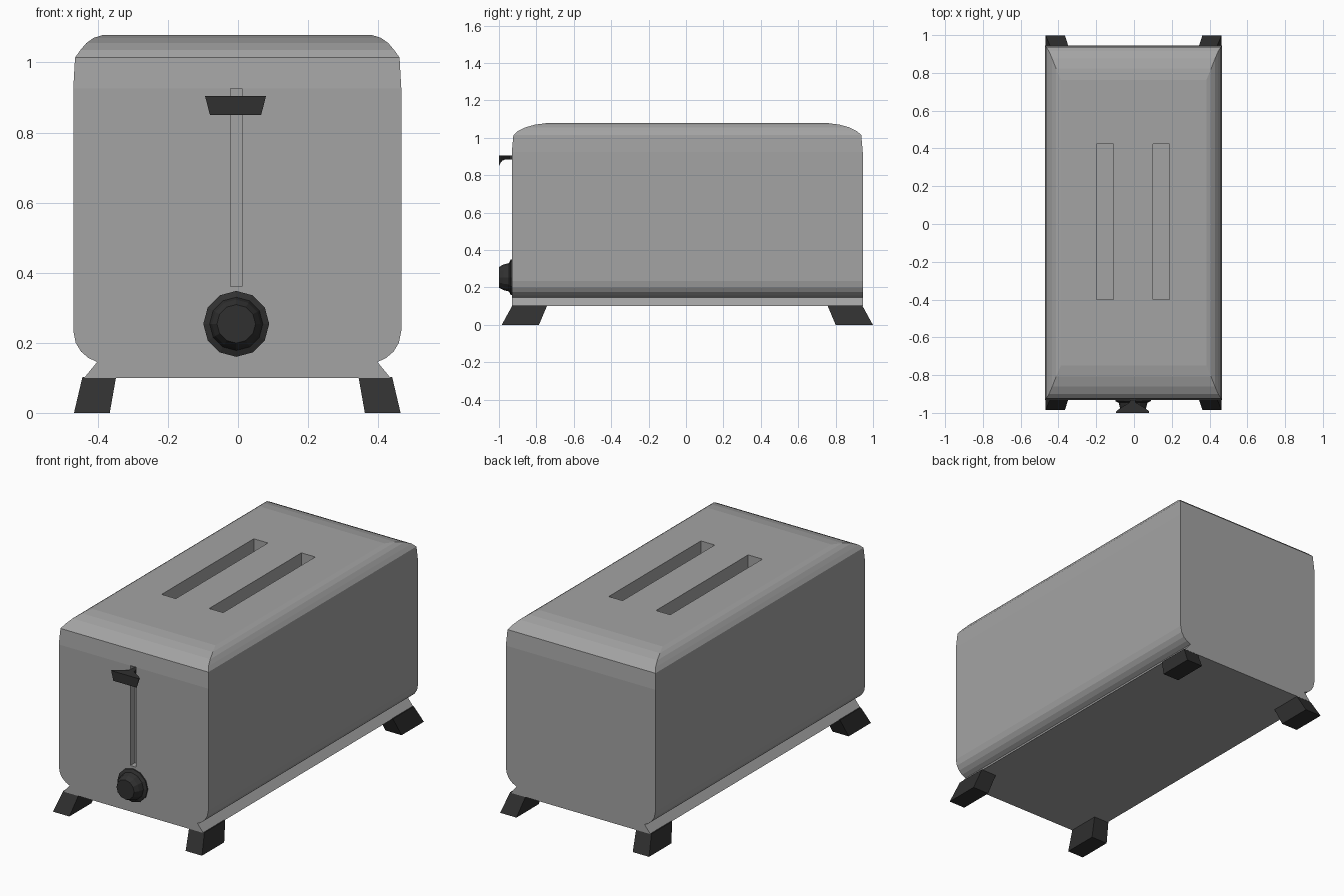
import bpy, bmesh, math

if "Cube" in bpy.data.objects:
    bpy.data.objects.remove(bpy.data.objects["Cube"])

CX, CY = -0.002, 0.007      # body centre


def material(name, v):
    m = bpy.data.materials.new(name)
    m.diffuse_color = (v, v, v, 1)
    m.use_nodes = True
    m.node_tree.nodes["Principled BSDF"].inputs["Base Color"].default_value = m.diffuse_color
    return m


metal = material("brushed metal", 0.37)
plastic = material("black plastic", 0.03)


def loft(name, rings, mat):
    """Closed solid skinned through rings with equal point counts."""
    bm = bmesh.new()
    vs = [[bm.verts.new(p) for p in r] for r in rings]
    n = len(rings[0])
    for a, b in zip(vs, vs[1:]):
        for i in range(n):
            j = (i + 1) % n
            bm.faces.new((a[i], a[j], b[j], b[i]))
    bm.faces.new(vs[0])
    bm.faces.new(vs[-1])
    bmesh.ops.recalc_face_normals(bm, faces=bm.faces)
    me = bpy.data.meshes.new(name)
    bm.to_mesh(me)
    bm.free()
    me.materials.append(mat)
    ob = bpy.data.objects.new(name, me)
    bpy.context.collection.objects.link(ob)
    return ob


def rect(x0, x1, y0, y1, z):
    return [(x0, y0, z), (x1, y0, z), (x1, y1, z), (x0, y1, z)]


# Body: stacked rectangles (z, half width, half depth)
levels = [(0.10, 0.437, 0.938), (0.145, 0.400, 0.938), (0.157, 0.425, 0.938),
          (0.175, 0.446, 0.938), (0.20, 0.461, 0.938), (0.235, 0.468, 0.938),
          (0.925, 0.468, 0.938), (1.014, 0.463, 0.930), (1.035, 0.448, 0.908),
          (1.055, 0.431, 0.868), (1.070, 0.410, 0.815), (1.078, 0.385, 0.755)]
body = loft("body", [rect(CX - x, CX + x, CY - y, CY + y, z) for z, x, y in levels], metal)


def cut(x0, x1, y0, y1, z0, z1):
    c = loft("cutter", [rect(x0, x1, y0, y1, z0), rect(x0, x1, y0, y1, z1)], metal)
    c.hide_render = True
    mod = body.modifiers.new("cut", 'BOOLEAN')
    mod.operation, mod.solver, mod.object = 'DIFFERENCE', 'EXACT', c
    bpy.context.view_layer.objects.active = body
    bpy.ops.object.modifier_apply(modifier=mod.name)
    bpy.data.objects.remove(c)


# Bread slots and lever track
cut(-0.198, -0.109, -0.40, 0.424, 0.75, 1.2)
cut(0.100, 0.187, -0.40, 0.424, 0.75, 1.2)
cut(-0.022, 0.012, -1.1, -0.89, 0.36, 0.925)

# Splayed feet
for sx, side in ((-1, "left"), (1, "right")):
    for sy, end in ((-1, "front"), (1, "back")):
        def foot(xi, xo, yi, yo, z):
            return rect(CX + sx * xi, CX + sx * xo, CY + sy * yi, CY + sy * yo, z)
        loft(f"{end}_{side}_foot",
             [foot(0.364, 0.466, 0.793, 0.992, 0.0),
              foot(0.346, 0.442, 0.750, 0.936, 0.102)], plastic)

# Lever: narrow stem flaring to a wide lip; (y, top half width, bottom half width, bottom z)
LX, LZ = -0.007, 0.904
lever = [(-0.895, 0.012, 0.012, 0.885), (-0.945, 0.016, 0.016, 0.885),
         (-0.965, 0.050, 0.045, 0.884), (-0.982, 0.075, 0.067, 0.878),
         (-0.992, 0.087, 0.073, 0.865), (-1.0, 0.087, 0.073, 0.85)]
loft("lever", [[(LX - t, y, LZ), (LX + t, y, LZ), (LX + b, y, z), (LX - b, y, z)]
               for y, t, b, z in lever], plastic)

# Browning knob
KX, KZ = -0.005, 0.254
knob = [(-0.925, 0.094), (-0.938, 0.094), (-0.946, 0.076), (-0.975, 0.069), (-1.0, 0.055)]
loft("browning_knob", [[(KX + r * math.sin(k * math.tau / 12), y, KZ + r * math.cos(k * math.tau / 12))
                        for k in range(12)] for y, r in knob], plastic)
